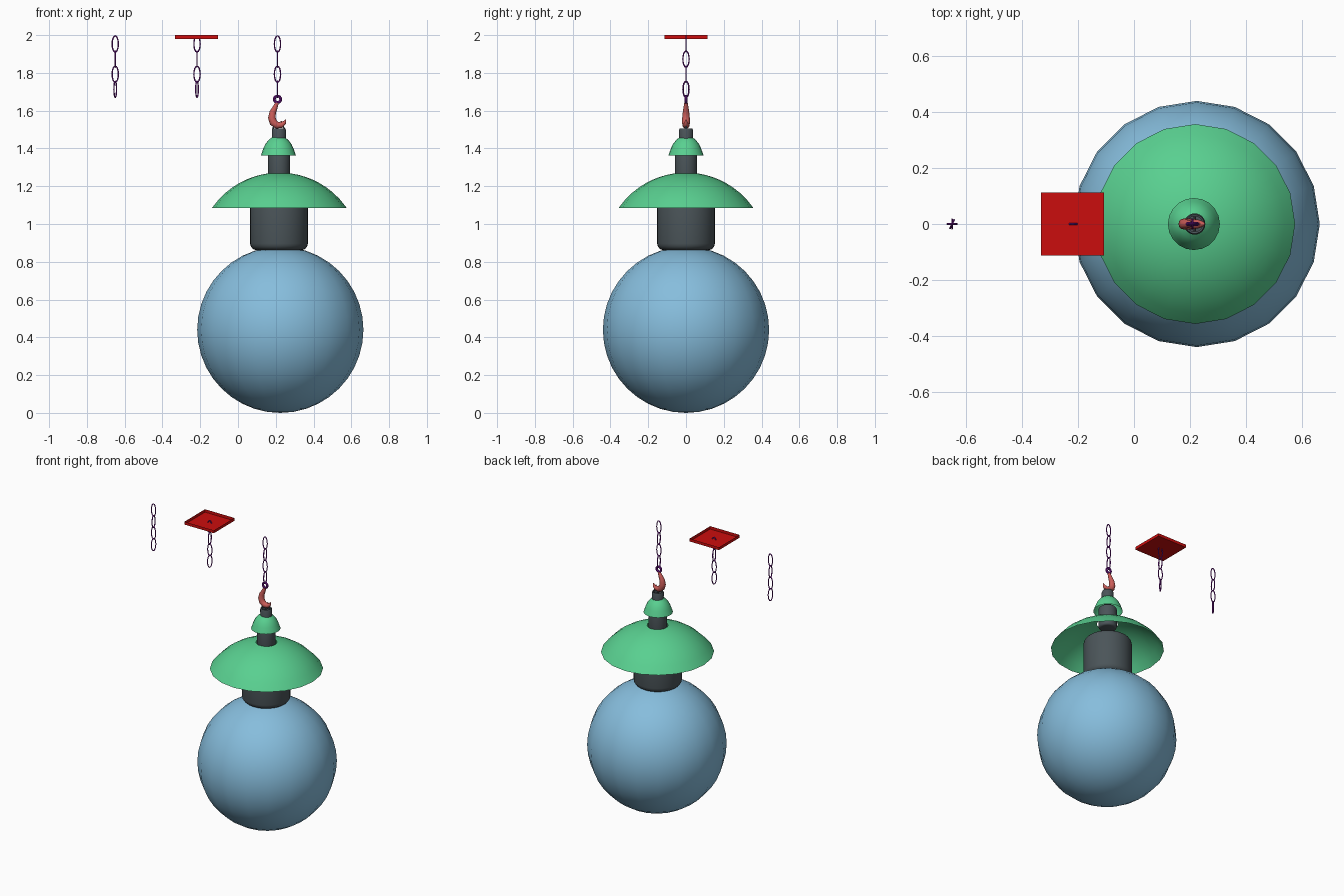
import bpy, bmesh
from math import sin, cos, pi, radians, sqrt
from mathutils import Vector

if "Cube" in bpy.data.objects:
    bpy.data.objects.remove(bpy.data.objects["Cube"])


def material(name, rgb):
    m = bpy.data.materials.new(name)
    m.diffuse_color = (*rgb, 1)
    m.use_nodes = True
    m.node_tree.nodes["Principled BSDF"].inputs["Base Color"].default_value = m.diffuse_color
    return m


BLUE = material("globe_blue", (0.24, 0.51, 0.72))
GREEN = material("shade_green", (0.10, 0.63, 0.28))
DARK = material("dark_metal", (0.07, 0.09, 0.10))
SALMON = material("hook_red", (0.60, 0.11, 0.10))
PURPLE = material("chain_purple", (0.20, 0.01, 0.32))
RED = material("plate_red", (0.60, 0.004, 0.004))


def finish(name, bm, mat, loc, rot_z=0, recalc=True):
    if recalc:
        bmesh.ops.recalc_face_normals(bm, faces=bm.faces)
    me = bpy.data.meshes.new(name)
    bm.to_mesh(me)
    bm.free()
    me.shade_smooth()
    me.set_sharp_from_angle(angle=radians(40))
    me.materials.append(mat)
    ob = bpy.data.objects.new(name, me)
    ob.location = loc
    ob.rotation_euler.z = rot_z
    bpy.context.collection.objects.link(ob)
    return ob


def skin(bm, rings, closed=False):
    """Bridge equal-sized vertex rings with quads."""
    n = len(rings[0])
    for i in range(len(rings) if closed else len(rings) - 1):
        a, b = rings[i], rings[(i + 1) % len(rings)]
        for j in range(n):
            k = (j + 1) % n
            bm.faces.new((a[j], a[k], b[k], b[j]))


def lathe(name, profile, mat, x, segs=20, caps=False):
    """Revolve (radius, z) points around a vertical axis."""
    bm = bmesh.new()
    rings = [[bm.verts.new((r * cos(2 * pi * j / segs), r * sin(2 * pi * j / segs), z))
              for j in range(segs)] for r, z in profile]
    skin(bm, rings)
    if caps:
        bm.faces.new(rings[0])
        bm.faces.new(rings[-1])
    return finish(name, bm, mat, (x, 0, 0))


def tube(name, pts, radii, mat, loc, closed=False, rot_z=0, sides=8):
    """Sweep a circle along an (x, z) path."""
    bm = bmesh.new()
    n, rings = len(pts), []
    for i, (x, z) in enumerate(pts):
        p, q = (pts[i - 1], pts[(i + 1) % n]) if closed else (pts[max(i - 1, 0)], pts[min(i + 1, n - 1)])
        t = Vector((q[0] - p[0], 0, q[1] - p[1])).normalized()
        y = Vector((0, 1, 0))
        side = t.cross(y)
        rings.append([bm.verts.new(Vector((x, 0, z)) + radii[i] *
                      (side * cos(2 * pi * j / sides) + y * sin(2 * pi * j / sides)))
                      for j in range(sides)])
    skin(bm, rings, closed)
    if not closed:
        bm.faces.new(rings[0])
        bm.faces.new(rings[-1])
    return finish(name, bm, mat, loc, rot_z)


def oval(w, h, n=16):
    return [(w * cos(2 * pi * i / n), h * sin(2 * pi * i / n)) for i in range(n)]


def rounded(r, z0, z1, bevel):
    """Profile of a cylinder with rounded ends."""
    low = [(r - bevel + bevel * sin(a), z0 + bevel - bevel * cos(a))
           for a in (i * pi / 8 for i in range(5))]
    return low + [(p, z0 + z1 - z) for p, z in reversed(low)]


# Globe
bm = bmesh.new()
bmesh.ops.create_uvsphere(bm, u_segments=20, v_segments=20, radius=0.44)
finish("globe", bm, BLUE, (0.224, 0, 0.44))

# Socket below the shade and stem above it
lathe("socket", rounded(0.153, 0.862, 1.15, 0.035), DARK, 0.217, 32, True)
lathe("stem", rounded(0.058, 1.235, 1.385, 0.014), DARK, 0.217, 24, True)

# Open shades with a hole at the top
R = 0.434
rs = [0.066 + (0.357 - 0.066) * i / 8 for i in range(9)]
lathe("main_shade", [(r, 1.272 - R + sqrt(R * R - r * r)) for r in rs], GREEN, 0.219)
lathe("small_shade", [(0.034, 1.459), (0.053, 1.444), (0.069, 1.423), (0.080, 1.400), (0.093, 1.363)],
      GREEN, 0.214)

# Top collar, an open sleeve with a hanging loop
lathe("collar", [(0.028, 1.43), (0.037, 1.43), (0.038, 1.495), (0.034, 1.505), (0.028, 1.503), (0.028, 1.43)],
      DARK, 0.217, 24)
loop = [(0.031 * cos(i * pi / 10), 0.031 * sin(i * pi / 10)) for i in range(11)]
tube("collar_loop", loop, [0.004] * 11, DARK, (0.215, 0, 1.497))
tube("collar_bar", [(-0.034, 0), (0.034, 0)], [0.004] * 2, DARK, (0.217, 0, 1.497), rot_z=pi / 2)

# Hook, sweeping left and curling up to a point on the right
hook = [(0.207, 1.642), (0.197, 1.618), (0.184, 1.592), (0.179, 1.562), (0.187, 1.538),
        (0.207, 1.523), (0.231, 1.524), (0.245, 1.536), (0.253, 1.552)]
tube("hook", hook, [0.009, 0.013, 0.017, 0.020, 0.021, 0.019, 0.015, 0.010, 0.002],
     SALMON, (0, 0, 0), sides=12)
tube("hook_barb", [(0.240, 1.530), (0.227, 1.545)], [0.010, 0.002], SALMON, (0, 0, 0))
tube("hook_ring", oval(0.017, 0.017), [0.0075] * 16, PURPLE, (0.209, 0, 1.66), closed=True)

# Three chains of alternating links
for name, x, turn in (("lamp_chain", 0.209, 90), ("plate_chain", -0.217, 65), ("spare_chain", -0.65, 65)):
    for i, angle in enumerate((0, 90, 0, turn)):
        tube(f"{name}_link_{i + 1}", oval(0.0165, 0.043), [0.0035] * 16, PURPLE,
             (x, 0, 1.953 - 0.080 * i), closed=True, rot_z=radians(angle), sides=6)

# Ceiling plate, a shallow tray open at the top
bm = bmesh.new()
bmesh.ops.create_cube(bm, size=1)
top = [f for f in bm.faces if f.normal.z > 0.9]
bmesh.ops.delete(bm, geom=top, context='FACES_ONLY')
bmesh.ops.scale(bm, vec=(0.226, 0.226, 0.02), verts=bm.verts)
finish("ceiling_plate", bm, RED, (-0.22, 0, 1.99), recalc=False)
